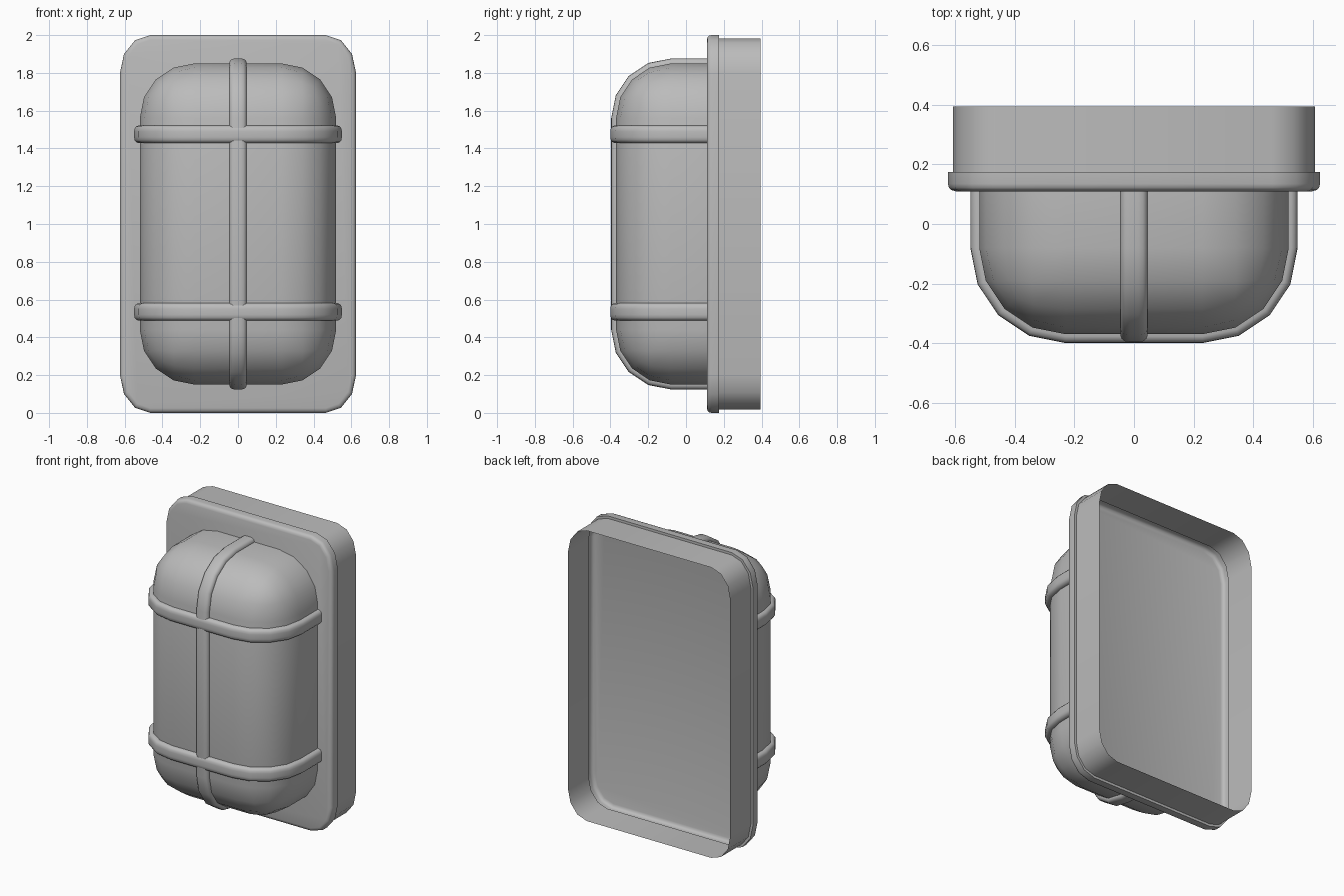
import bpy, bmesh
from math import sin, cos, pi, radians
from mathutils import Vector

cube = bpy.data.objects.get("Cube")
if cube:
    bpy.data.objects.remove(cube, do_unlink=True)

grey = bpy.data.materials.new("plain grey")
grey.use_nodes = True
grey.diffuse_color = (0.5, 0.5, 0.5, 1)
grey.node_tree.nodes["Principled BSDF"].inputs["Base Color"].default_value = (0.5, 0.5, 0.5, 1)

PLATE_Y = 0.11    # front face of the mounting plate
MID_Z = 1.0
HALF_X, HALF_Z, FRONT_Y = 0.52, 0.85, -0.37    # lamp cover size
ROUND = 0.29      # lamp cover edge radius
STEPS = 4


def finish(name, bm, angle, recalc=True):
    if recalc:
        bmesh.ops.recalc_face_normals(bm, faces=bm.faces)
    mesh = bpy.data.meshes.new(name)
    bm.to_mesh(mesh)
    bm.free()
    obj = bpy.data.objects.new(name, mesh)
    bpy.context.collection.objects.link(obj)
    mesh.materials.append(grey)
    bpy.ops.object.select_all(action='DESELECT')
    obj.select_set(True)
    bpy.context.view_layer.objects.active = obj
    bpy.ops.object.shade_smooth_by_angle(angle=radians(angle))
    return obj


def bridge(bm, a, b, closed):
    n = len(a)
    for i in range(n if closed else n - 1):
        j = (i + 1) % n
        bm.faces.new((a[i], a[j], b[j], b[i]))


# Mounting plate and open-backed housing, one thin shell
def rounded_loop(bm, inset, y):
    rx, rz = 0.16 - inset, 0.2 - inset
    loop = []
    for corner, (sx, sz) in enumerate(((1, 1), (-1, 1), (-1, -1), (1, -1))):
        for k in range(4):
            a = (corner + k / 3) * pi / 2
            loop.append(bm.verts.new((sx * 0.465 + rx * cos(a), y,
                                      MID_Z + sz * 0.8 + rz * sin(a))))
    return loop


bm = bmesh.new()
profile = [(0.025, PLATE_Y), (0.012, 0.114), (0.003, 0.122), (0, 0.135),
           (0, 0.175), (0.017, 0.175), (0.017, 0.395)]
loops = [rounded_loop(bm, i, y) for i, y in profile]
for a, b in zip(loops, loops[1:]):
    bridge(bm, a, b, True)
bm.faces.new(loops[0][::-1])
finish("housing", bm, 40)

# Lamp cover: rounded box cut off at the plate
bm = bmesh.new()
bmesh.ops.create_cube(bm, size=1)
back = 0.6
for v in bm.verts:
    v.co = Vector((v.co.x * 2 * HALF_X,
                   (FRONT_Y + back) / 2 + v.co.y * (back - FRONT_Y),
                   MID_Z + v.co.z * 2 * HALF_Z))
bmesh.ops.bevel(bm, geom=bm.edges[:], offset=ROUND, offset_type='OFFSET',
                segments=STEPS, profile=0.5, affect='EDGES')
bmesh.ops.bisect_plane(bm, geom=bm.verts[:] + bm.edges[:] + bm.faces[:],
                       plane_co=(0, PLATE_Y, 0), plane_no=(0, 1, 0),
                       clear_outer=True)
finish("lamp_cover", bm, 40)


# Guard bars: rounded strip swept over the cover
def guard_bar(name, half_span, lift, place):
    section = [(-0.046, -0.02), (-0.046, 0.008), (-0.041, 0.02), (-0.03, 0.028),
               (-0.015, 0.03)]
    section += [(-u, h) for u, h in reversed(section)]
    core, core_y = half_span - ROUND, FRONT_Y + ROUND
    path = [(core, PLATE_Y, 0)]
    path += [(core, core_y, k / STEPS * pi / 2) for k in range(STEPS + 1)]
    path += [(-c, y, pi - a) for c, y, a in reversed(path)]
    bm = bmesh.new()
    rows = []
    for c, y, a in path:
        row = []
        for u, h in section:
            r = ROUND + h + lift
            row.append(bm.verts.new(place(c + r * cos(a), y - r * sin(a), u)))
        rows.append(row)
    for a, b in zip(rows, rows[1:]):
        bridge(bm, a, b, True)
    finish(name, bm, 40)


for name, z in (("lower_guard_bar", 0.535), ("upper_guard_bar", 1.475)):
    guard_bar(name, HALF_X, 0, lambda s, y, u, z=z: (s, y, z + u))
guard_bar("upright_guard_bar", HALF_Z, -0.004, lambda s, y, u: (u, y, MID_Z + s))
